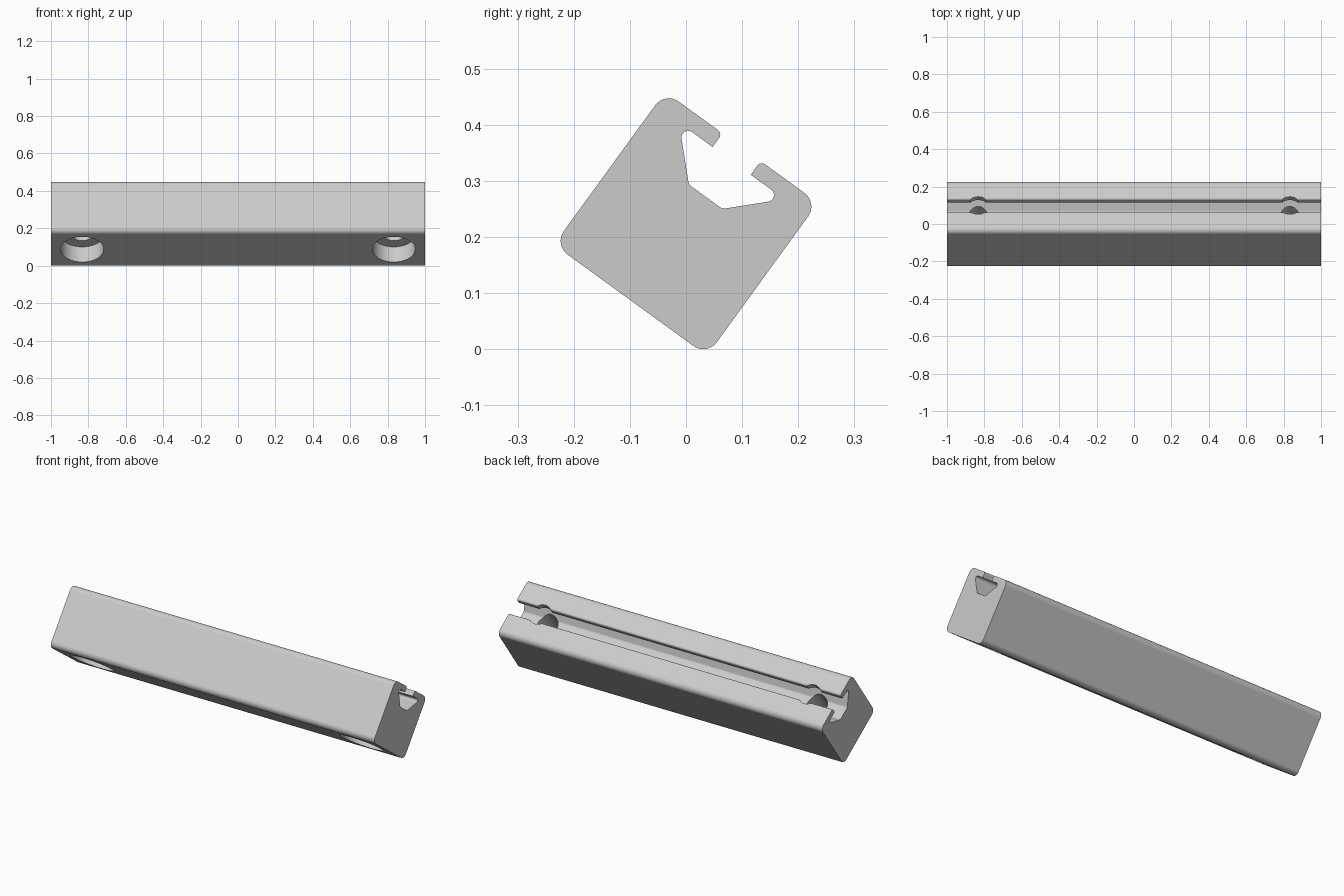
import bpy, bmesh, math
from mathutils import Matrix, Vector

cube = bpy.data.objects.get("Cube")
if cube:
    bpy.data.objects.remove(cube, do_unlink=True)

HALF = 0.1685       # half width of the square bar
TILT = 36           # degrees the bar is rolled about its length
CENTRE_Z = 0.2235

grey = bpy.data.materials.new("light grey")
grey.use_nodes = True
colour = (0.6, 0.6, 0.6, 1)
grey.diffuse_color = colour
grey.node_tree.nodes["Principled BSDF"].inputs["Base Color"].default_value = colour


def make_object(name, bm):
    bmesh.ops.recalc_face_normals(bm, faces=bm.faces)
    mesh = bpy.data.meshes.new(name)
    bm.to_mesh(mesh)
    bm.free()
    obj = bpy.data.objects.new(name, mesh)
    bpy.context.collection.objects.link(obj)
    mesh.materials.append(grey)
    return obj


def rounded(corners, steps=8):
    """Round each (u, v, radius) corner of a closed outline."""
    out = []
    for i, (u, v, r) in enumerate(corners):
        p = Vector((u, v))
        if r == 0:
            out.append(p)
            continue
        a = (Vector(corners[i - 1][:2]) - p).normalized()
        b = (Vector(corners[(i + 1) % len(corners)][:2]) - p).normalized()
        half = a.angle(b) / 2
        c = p + (a + b).normalized() * r / math.sin(half)
        start = p + a * r / math.tan(half) - c
        end = p + b * r / math.tan(half) - c
        sweep = math.atan2(start.x * end.y - start.y * end.x, start.dot(end))
        for k in range(steps + 1):
            out.append(c + Matrix.Rotation(sweep * k / steps, 2) @ start)
    return out


# Section: right half of the outline from the slot floor to the base, then mirrored
right = [
    (0.037, 0.0595, 0.014),   # slot floor
    (0.116, 0.1385, 0.012),   # undercut
    (0.042, 0.1385, 0),       # lip inside
    (0.042, HALF, 0.01),      # lip outside
    (HALF, HALF, 0.03),
    (HALF, -HALF, 0.03),
]
section = rounded(right + [(-u, v, r) for u, v, r in reversed(right)])

# Bar body
bm = bmesh.new()
face = bm.faces.new([bm.verts.new((-1, p.x, p.y)) for p in section])
moved = bmesh.ops.extrude_face_region(bm, geom=[face])["geom"]
bmesh.ops.translate(bm, vec=(2, 0, 0),
                    verts=[g for g in moved if isinstance(g, bmesh.types.BMVert)])
bar = make_object("slotted_bar", bm)


def drill(name, radius, low, high):
    """Cut a pair of round holes, one near each end."""
    bm = bmesh.new()
    for x in (-0.833, 0.833):
        bmesh.ops.create_cone(bm, cap_ends=True, segments=48, radius1=radius,
                              radius2=radius, depth=high - low,
                              matrix=Matrix.Translation((x, 0, (low + high) / 2)))
    cutter = make_object(name, bm)
    cutter.hide_render = True
    mod = bar.modifiers.new(name, "BOOLEAN")
    mod.operation = "DIFFERENCE"
    mod.solver = "EXACT"
    mod.object = cutter
    bpy.ops.object.modifier_apply(modifier=mod.name)
    bpy.data.objects.remove(cutter, do_unlink=True)


bpy.ops.object.select_all(action="DESELECT")
bpy.context.view_layer.objects.active = bar
bar.select_set(True)

# Counterbores in the underside, and bolt holes through to the slot
drill("counterbore", 0.115, -0.3, -0.0685)
drill("bolt_hole", 0.058, -0.1, 0.3)

# Roll the bar onto its edge and lift it to the ground
bar.data.transform(Matrix.Translation((0, 0, CENTRE_Z))
                   @ Matrix.Rotation(math.radians(-TILT), 4, "X"))
bpy.ops.object.shade_smooth_by_angle(angle=math.radians(30))
weighted = bar.modifiers.new("flat_faces", "WEIGHTED_NORMAL")
weighted.keep_sharp = True
